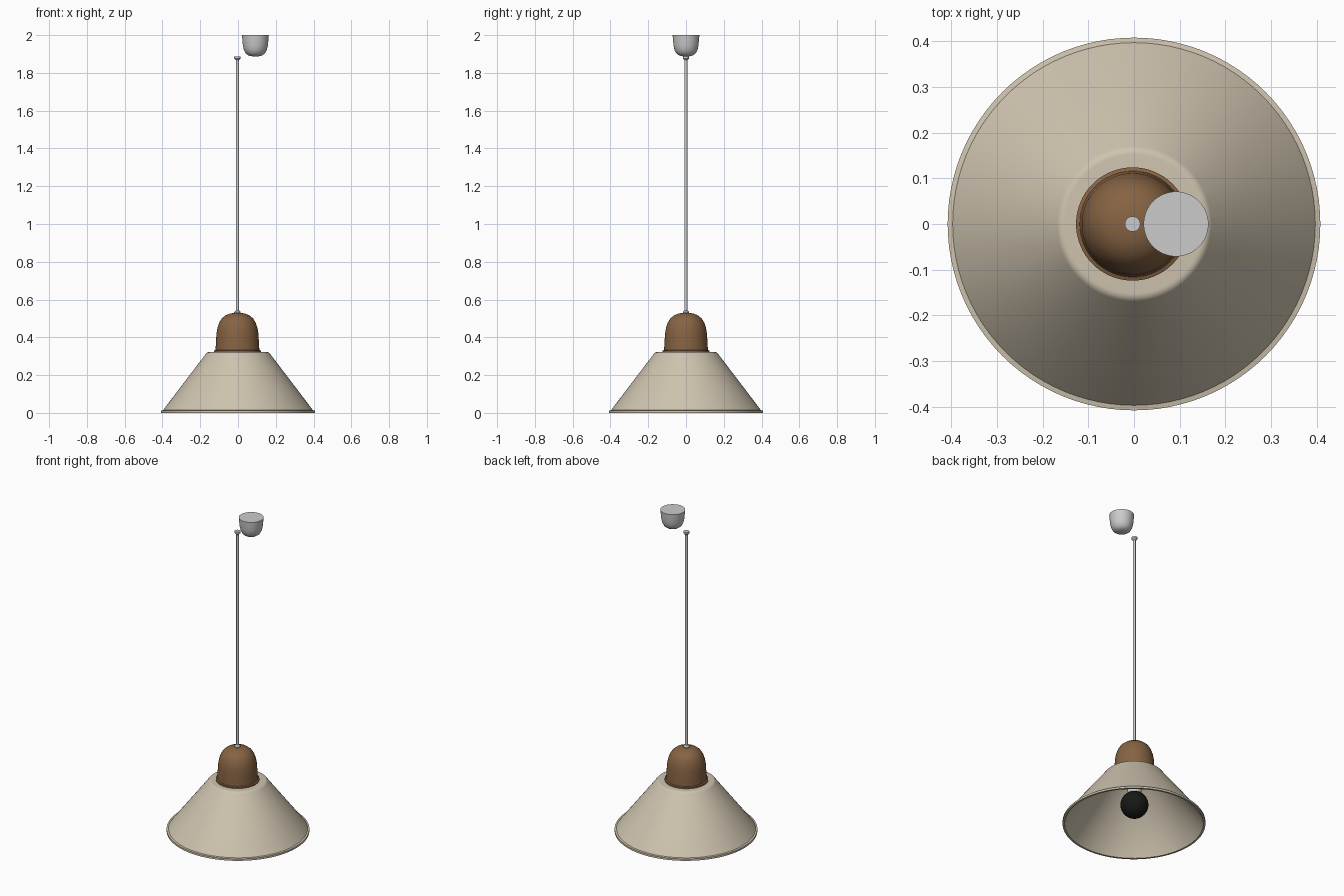
import bpy, bmesh, math

cube = bpy.data.objects.get("Cube")
if cube:
    bpy.data.objects.remove(cube, do_unlink=True)


def material(name, colour):
    mat = bpy.data.materials.new(name)
    mat.use_nodes = True
    mat.diffuse_color = (*colour, 1)
    mat.node_tree.nodes["Principled BSDF"].inputs["Base Color"].default_value = (*colour, 1)
    return mat


cream = material("cream enamel", (0.62, 0.55, 0.43))
wood = material("brown wood", (0.24, 0.125, 0.055))
metal = material("grey metal", (0.6, 0.6, 0.6))
black = material("black bulb", (0.008, 0.01, 0.008))


def lathe(name, profile, mat, x=0.0, closed=False, steps=64):
    """Spin a (radius, height) profile around a vertical axis at x."""
    bm = bmesh.new()
    verts = [bm.verts.new((r, 0, z)) for r, z in profile]
    pairs = list(zip(verts, verts[1:]))
    if closed:
        pairs.append((verts[-1], verts[0]))
    edges = [bm.edges.new(p) for p in pairs]
    bmesh.ops.spin(bm, geom=verts + edges, cent=(0, 0, 0), axis=(0, 0, 1),
                   angle=math.tau, steps=steps)
    bmesh.ops.remove_doubles(bm, verts=bm.verts[:], dist=0.00001)
    bmesh.ops.recalc_face_normals(bm, faces=bm.faces[:])
    mesh = bpy.data.meshes.new(name)
    bm.to_mesh(mesh)
    bm.free()
    mesh.materials.append(mat)
    obj = bpy.data.objects.new(name, mesh)
    obj.location.x = x
    bpy.context.collection.objects.link(obj)
    bpy.ops.object.select_all(action="DESELECT")
    obj.select_set(True)
    bpy.context.view_layer.objects.active = obj
    bpy.ops.object.shade_smooth_by_angle(angle=math.radians(35))
    return obj


def arc(r, z, radius, start, end, count):
    """Points on a circle in the profile plane, angles in degrees."""
    angles = [math.radians(start + (end - start) * i / count) for i in range(count + 1)]
    return [(r + radius * math.cos(a), z + radius * math.sin(a)) for a in angles]


AXIS = -0.003

# Conical shade with a rounded shoulder, a rolled lip and a hollow inside
shoulder = arc(0.152, 0.3, 0.022, 37, 90, 5)
lathe("shade",
      [(0, 0.322)] + shoulder[::-1]
      + [(0.397, 0.014), (0.408, 0.012), (0.408, 0), (0.396, 0), (0.392, 0.008),
         (0.162, 0.306), (0.148, 0.312), (0, 0.312)], cream, steps=96)

# Wooden dome cap with a small foot flange
lathe("cap",
      [(0, 0.321), (0.124, 0.321), (0.124, 0.33), (0.116, 0.333), (0.114, 0.37),
       (0.111, 0.42), (0.106, 0.45), (0.097, 0.477), (0.083, 0.5),
       (0.062, 0.517), (0.036, 0.527), (0, 0.53)], wood, AXIS)

# Cord with a ferrule at each end
lathe("cord", [(0, 0.52), (0.008, 0.52), (0.008, 1.88), (0, 1.88)], metal, AXIS, steps=24)
lathe("lower_ferrule", [(0, 0.522), (0.017, 0.522), (0.017, 0.534), (0.009, 0.543), (0, 0.543)],
      metal, AXIS, steps=24)
lathe("upper_ferrule", [(0, 1.868), (0.009, 1.868), (0.017, 1.877), (0.017, 1.888), (0, 1.888)],
      metal, AXIS, steps=24)

# Ceiling canopy, set to one side of the cord
lathe("canopy",
      [(0, 2), (0.071, 2), (0.069, 1.975), (0.066, 1.945), (0.061, 1.922),
       (0.051, 1.903), (0.036, 1.892), (0.018, 1.888), (0, 1.887)], metal, 0.092)

# Bulb and its socket inside the shade
lathe("socket", [(0, 0.313), (0.04, 0.313), (0.04, 0.19), (0, 0.19)], metal, AXIS, steps=32)
lathe("bulb", [(max(r, 0), z) for r, z in arc(0, 0.125, 0.08, -90, 90, 24)],
      black, AXIS, steps=48)
